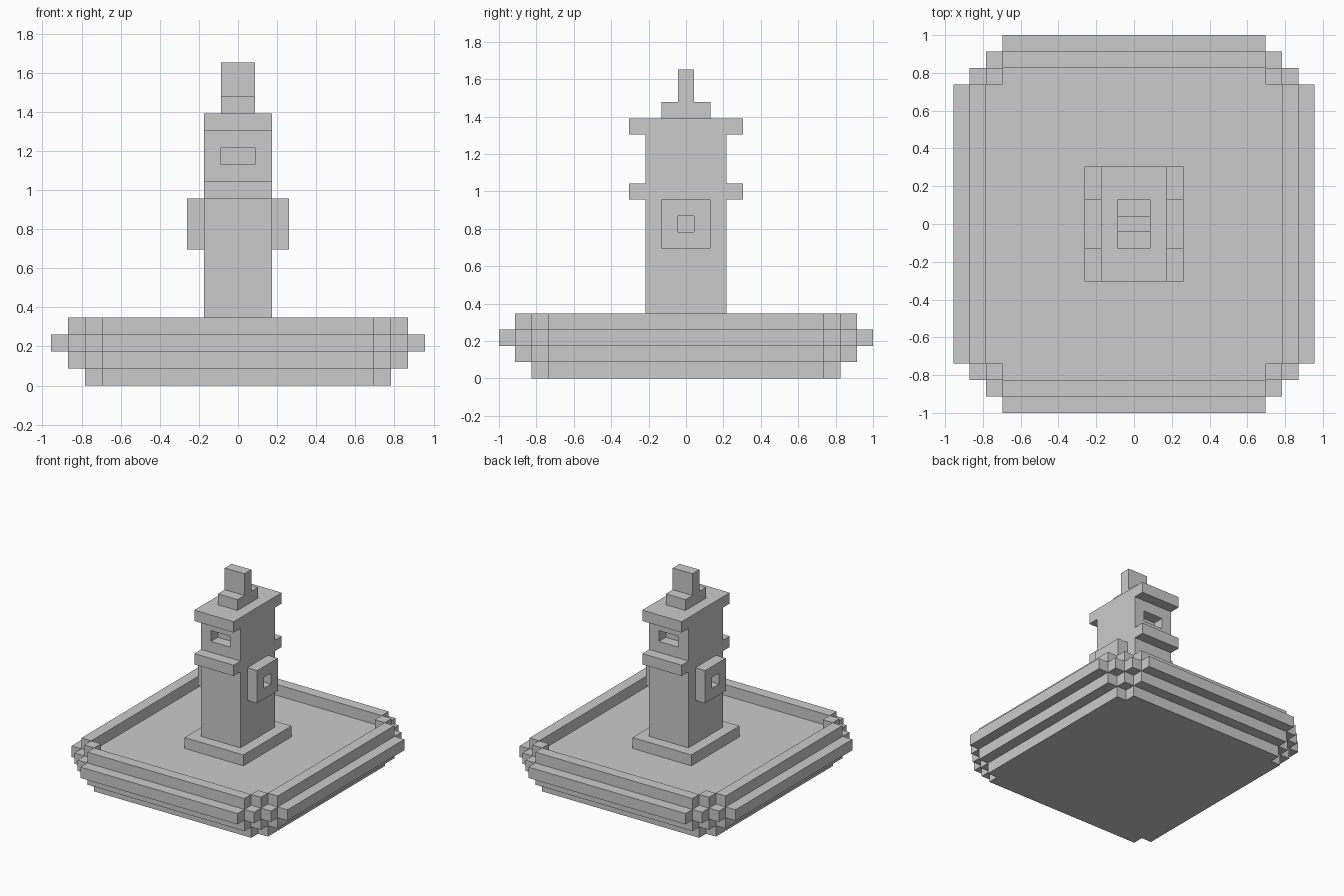
import bpy, bmesh
from mathutils import Vector

if "Cube" in bpy.data.objects:
    bpy.data.objects.remove(bpy.data.objects["Cube"])

U = 2 / 23          # size of one block; all measures below are in blocks
parts = {}


def box(hx, hy, z0, z1, cx=0, cy=0):
    """Block cells of a box given by half sizes, centre and height range."""
    return {(cx - hx + i, cy - hy + j, z)
            for i in range(round(2 * hx))
            for j in range(round(2 * hy))
            for z in range(z0, z1)}


def stepped(hx, hy, steps, z):
    """One layer with stair-stepped corners."""
    cells = set()
    for s in range(steps + 1):
        cells |= box(hx - s, hy - steps + s, z, z + 1)
    return cells


# Stepped base layers, with a raised rim round the sunken floor
parts["base_slab"] = (stepped(9, 9.5, 1, 0) | stepped(10, 10.5, 2, 1)
                      | stepped(11, 11.5, 3, 2))
inner = box(8, 9.5, 3, 4) | box(9, 8.5, 3, 4)
inner -= {c for c in inner if abs(c[0] + .5) > 8 and abs(c[1] + .5) > 8.5}
parts["base_rim"] = stepped(10, 10.5, 2, 3) - inner

# Plinth and tower shaft with a recessed slot front and back
parts["plinth"] = box(3, 3.5, 3, 4) - box(2, 2.5, 3, 4)
shaft = box(2, 2.5, 3, 16)
for s in (-1, 1):
    shaft -= box(1, 0.5, 13, 14, cy=2 * s)
parts["tower_shaft"] = shaft

# Front and back ledges, and square window frames on both sides
for s, face, side in ((-1, "front", "left"), (1, "back", "right")):
    for z, level in ((11, "lower"), (15, "upper")):
        parts[f"{face}_{level}_ledge"] = box(2, 0.5, z, z + 1, cy=3 * s)
    parts[f"{side}_window_frame"] = (box(0.5, 1.5, 8, 11, cx=2.5 * s)
                                     - box(0.5, 0.5, 9, 10, cx=2.5 * s))

# Stepped cap
parts["cap_step"] = box(1, 1.5, 16, 17)
parts["cap_post"] = box(1, 0.5, 17, 19)

solid = set().union(*parts.values())


def build(name, cells):
    """Skin the exposed block sides and merge them into large flat faces."""
    bm = bmesh.new()
    for c in cells:
        for axis in range(3):
            for sign in (-1, 1):
                n = [0, 0, 0]
                n[axis] = sign
                if tuple(a + b for a, b in zip(c, n)) in solid:
                    continue
                n = Vector(n)
                u = Vector((n.y, n.z, n.x))
                v = n.cross(u)
                mid = Vector(c) + Vector((.5, .5, .5)) + n / 2
                bm.faces.new([bm.verts.new((mid + (u * a + v * b) / 2) * U)
                              for a, b in ((-1, -1), (1, -1), (1, 1), (-1, 1))])
    bmesh.ops.remove_doubles(bm, verts=bm.verts, dist=1e-4)
    bmesh.ops.dissolve_limit(bm, angle_limit=0.01, verts=bm.verts, edges=bm.edges)
    mesh = bpy.data.meshes.new(name)
    bm.to_mesh(mesh)
    bm.free()
    bpy.context.collection.objects.link(bpy.data.objects.new(name, mesh))


for part_name, part_cells in parts.items():
    build(part_name, part_cells)
